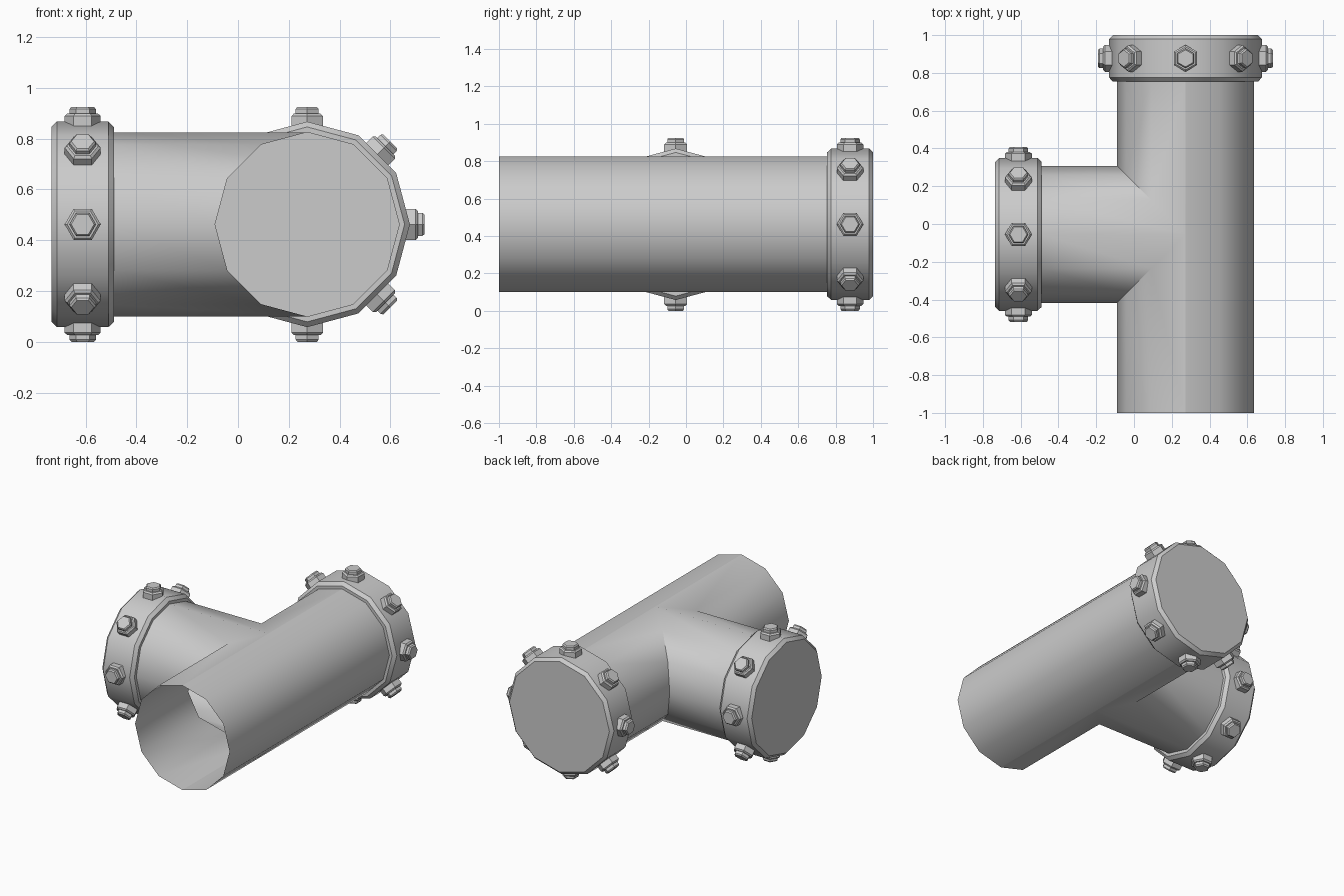
import bpy, bmesh
from math import cos, sin, pi, radians
from mathutils import Vector

if "Cube" in bpy.data.objects:
    bpy.data.objects.remove(bpy.data.objects["Cube"])

CX, CY, CZ = 0.2725, -0.055, 0.4625   # pipe axes
R, N = 0.363, 12                      # pipe radius and sides
LEN = 0.246                           # collar length


def finish(bm, name, fix=False):
    if fix:
        bmesh.ops.remove_doubles(bm, verts=bm.verts, dist=1e-4)
        bmesh.ops.recalc_face_normals(bm, faces=bm.faces)
    me = bpy.data.meshes.new(name)
    bm.to_mesh(me)
    bm.free()
    ob = bpy.data.objects.new(name, me)
    bpy.context.collection.objects.link(ob)
    bpy.ops.object.select_all(action='DESELECT')
    ob.select_set(True)
    bpy.context.view_layer.objects.active = ob
    bpy.ops.object.shade_smooth_by_angle(angle=radians(35))
    return ob


def lathe(bm, origin, axis, ref, profile, n):
    """Sweep (distance, radius) points around an axis, closing the far end."""
    side = axis.cross(ref)
    rings = []
    for t, r in profile:
        rings.append([bm.verts.new(origin + axis * t + ref * (r * cos(2 * pi * k / n))
                                   + side * (r * sin(2 * pi * k / n))) for k in range(n)])
    for a, b in zip(rings, rings[1:]):
        for k in range(n):
            j = (k + 1) % n
            bm.faces.new((a[k], a[j], b[j], b[k]))
    bm.faces.new(rings[-1])


# Thin-walled tee: two equal pipes joined along a mitre
bm = bmesh.new()


def quad(*pts):
    bm.faces.new([bm.verts.new(p) for p in pts])


Y0, Y1, X0 = -1.0, 1 - LEN, -0.735 + LEN
for k in range(N):
    a, b = 2 * pi * k / N, 2 * pi * (k + 1) / N
    da, db = R * cos(a), R * cos(b)
    za, zb = CZ + R * sin(a), CZ + R * sin(b)
    if da + db > 0:      # uncut half of the main pipe
        quad((CX + da, Y0, za), (CX + db, Y0, zb), (CX + db, Y1, zb), (CX + da, Y1, za))
    else:                # half opened toward the branch
        for s, end in ((1, Y0), (-1, Y1)):
            quad((CX + da, end, za), (CX + db, end, zb),
                 (CX + db, CY + s * db, zb), (CX + da, CY + s * da, za))
    # branch strip
    quad((X0, CY + da, za), (X0, CY + db, zb),
         (CX - abs(db), CY + db, zb), (CX - abs(da), CY + da, za))
finish(bm, "tee_pipe", fix=True)

# Capped collars with bevelled rims, each ringed by eight bolts
collar = [(0, R), (0, 0.384), (0.022, 0.405), (LEN - 0.021, 0.405), (LEN, 0.384)]
nut = [(0.375, 0.071), (0.427, 0.071), (0.436, 0.061)]
head = [(0.430, 0.052), (0.454, 0.052), (0.4625, 0.045)]
up = Vector((0, 0, 1))
for label, origin, axis in (("main", Vector((CX, Y1, CZ)), Vector((0, 1, 0))),
                            ("branch", Vector((X0, CY, CZ)), Vector((-1, 0, 0)))):
    bm = bmesh.new()
    lathe(bm, origin, axis, up, collar, N)
    finish(bm, label + "_collar")
    centre = origin + axis * (LEN / 2)
    side = axis.cross(up)
    bm = bmesh.new()
    for k in range(8):
        out = up * cos(k * pi / 4) + side * sin(k * pi / 4)
        for profile in (nut, head):
            lathe(bm, centre, out, axis, profile, 6)
    finish(bm, label + "_bolts")
